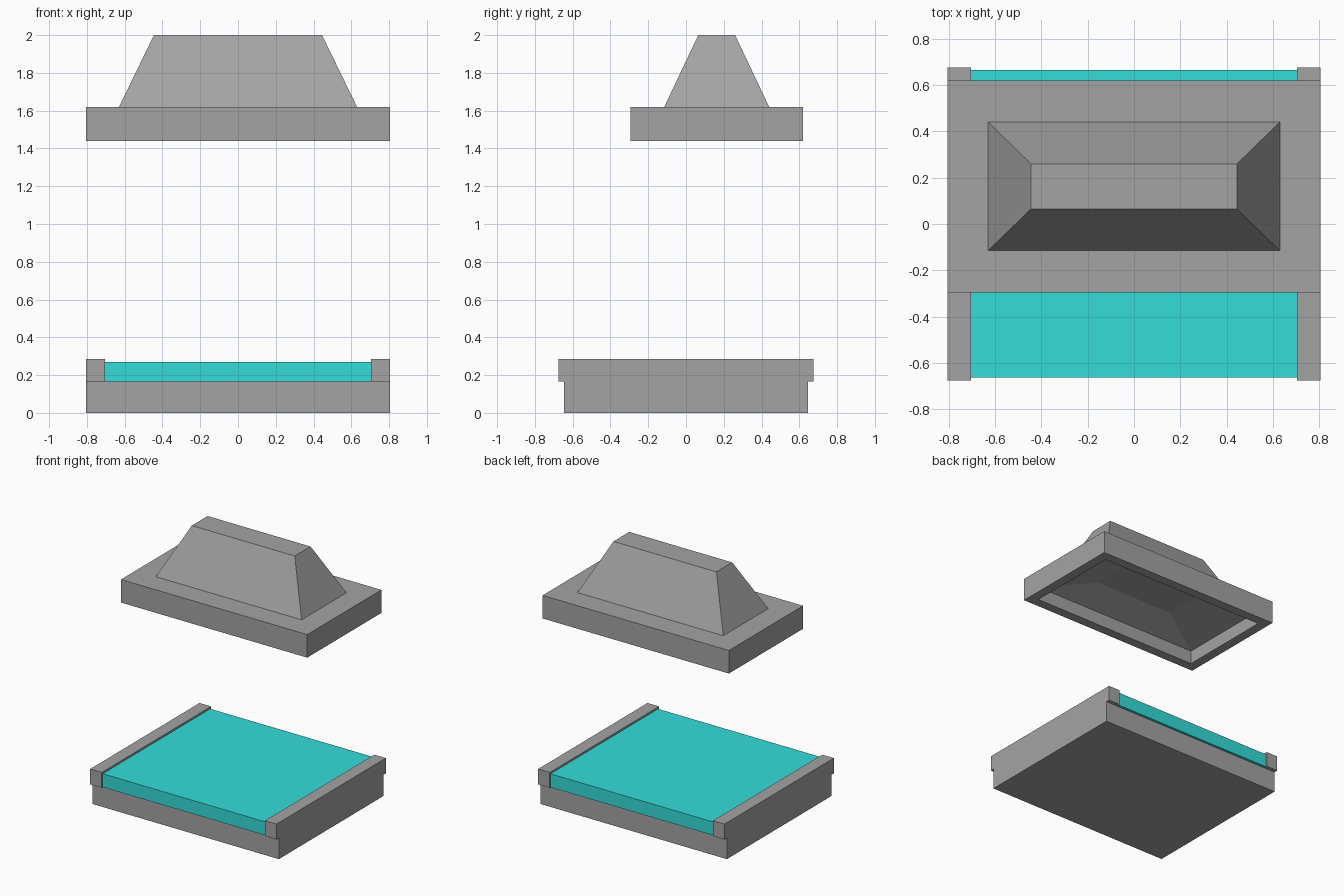
import bpy, bmesh

cube = bpy.data.objects.get("Cube")
if cube:
    bpy.data.objects.remove(cube, do_unlink=True)


def material(name, rgb):
    mat = bpy.data.materials.new(name)
    mat.use_nodes = True
    colour = (*rgb, 1)
    mat.diffuse_color = colour
    mat.node_tree.nodes["Principled BSDF"].inputs["Base Color"].default_value = colour
    return mat


grey = material("grey metal", (0.37, 0.37, 0.37))
teal = material("teal surface", (0.033, 0.72, 0.70))


def add_object(name, bm, mat):
    bmesh.ops.recalc_face_normals(bm, faces=bm.faces)
    mesh = bpy.data.meshes.new(name)
    bm.to_mesh(mesh)
    bm.free()
    mesh.materials.append(mat)
    obj = bpy.data.objects.new(name, mesh)
    bpy.context.collection.objects.link(obj)
    return obj


def loft(name, rings, mat):
    """Join stacked rectangles (half_x, y_min, y_max, z) and cap both ends."""
    bm = bmesh.new()
    loops = [[bm.verts.new(p) for p in ((-hx, y0, z), (hx, y0, z), (hx, y1, z), (-hx, y1, z))]
             for hx, y0, y1, z in rings]
    for low, high in zip(loops, loops[1:]):
        for i in range(4):
            j = (i + 1) % 4
            bm.faces.new((low[i], low[j], high[j], high[i]))
    bm.faces.new(loops[0])
    bm.faces.new(loops[-1])
    return add_object(name, bm, mat)


def box(name, half_x, y0, y1, z0, z1, mat, x=0):
    obj = loft(name, [(half_x, y0, y1, z0), (half_x, y0, y1, z1)], mat)
    obj.location.x = x
    return obj


# Base slab with the coloured top and its two side rails
box("base_slab", 0.805, -0.645, 0.645, 0, 0.165, grey)
box("cooking_surface", 0.705, -0.663, 0.665, 0.165, 0.27, teal)
for side, x in (("left", 0.755), ("right", -0.755)):
    box(side + "_rail", 0.05, -0.675, 0.675, 0.165, 0.285, grey, x)

# Hood shell: hollow underside, rim, flat shoulder and tapered top
loft("hood", [
    (0.345, 0.0, 0.325, 1.63),
    (0.73, -0.22, 0.545, 1.545),
    (0.73, -0.22, 0.545, 1.44),
    (0.805, -0.295, 0.62, 1.44),
    (0.805, -0.295, 0.62, 1.62),
    (0.63, -0.115, 0.44, 1.62),
    (0.445, 0.065, 0.26, 2.0),
], grey)
